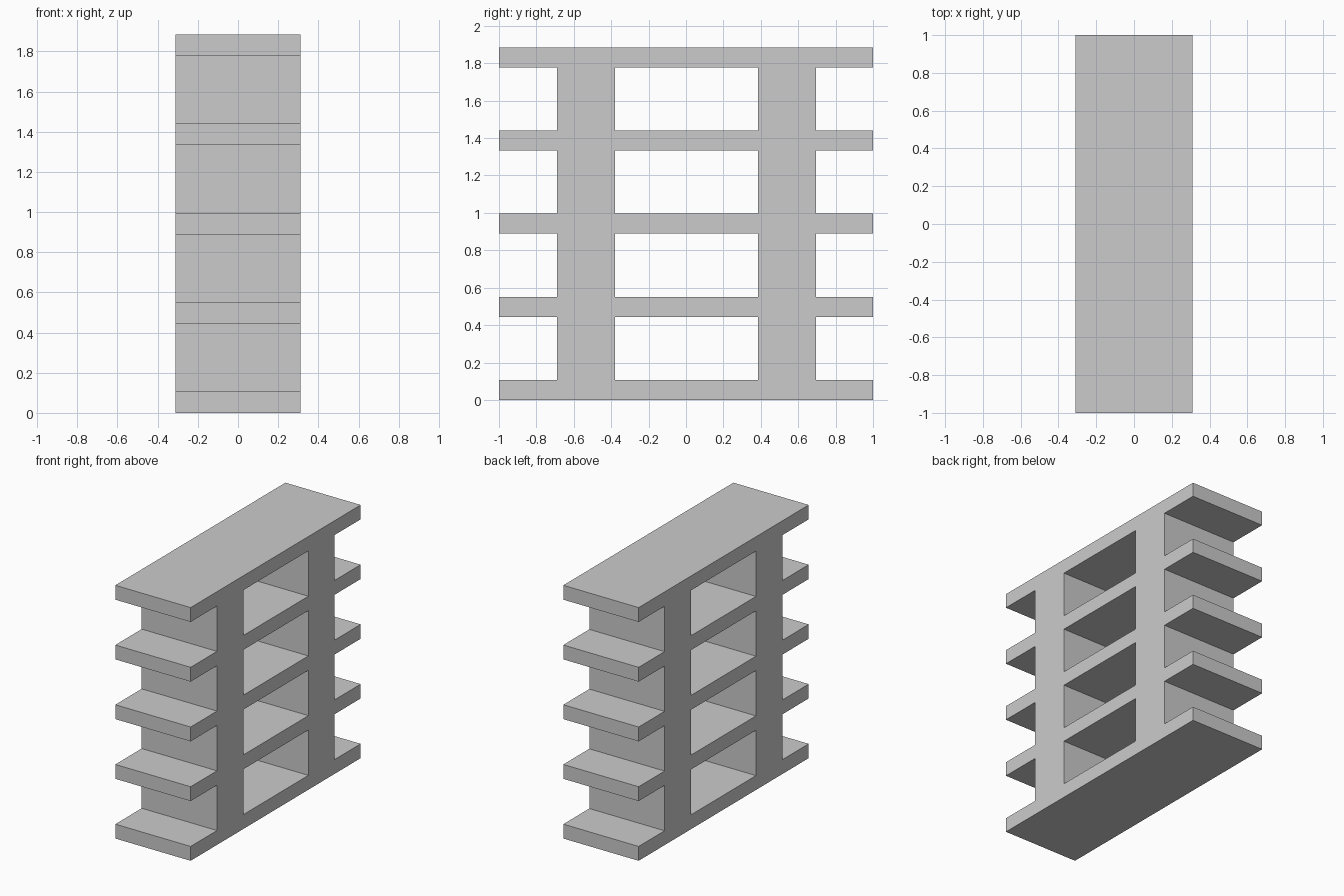
import bpy
import bmesh

cube = bpy.data.objects.get("Cube")
if cube:
    bpy.data.objects.remove(cube, do_unlink=True)

DEPTH = 0.62
LEVELS = 5
THICK = 0.107
PITCH = 0.4445

grey = bpy.data.materials.new("light grey")
grey.use_nodes = True
colour = (0.6, 0.6, 0.6, 1.0)
grey.diffuse_color = colour
grey.node_tree.nodes["Principled BSDF"].inputs["Base Color"].default_value = colour

# Side profile laid out as cells: posts are solid columns, shelves are solid rows
columns = [-1.0, -0.69, -0.38, 0.385, 0.695, 1.0]
post_columns = (1, 3)
rows = []
for level in range(LEVELS):
    rows += [level * PITCH, level * PITCH + THICK]

bm = bmesh.new()
for r in range(len(rows) - 1):
    is_shelf = r % 2 == 0
    for c in range(len(columns) - 1):
        if is_shelf or c in post_columns:
            y0, y1 = columns[c:c + 2]
            z0, z1 = rows[r:r + 2]
            corners = [(y0, z0), (y1, z0), (y1, z1), (y0, z1)]
            bm.faces.new([bm.verts.new((-DEPTH / 2, y, z)) for y, z in corners])
bmesh.ops.remove_doubles(bm, verts=bm.verts, dist=0.001)

# Extrude the profile across the full width into one closed body
extruded = bmesh.ops.extrude_face_region(bm, geom=bm.faces[:], use_keep_orig=True)
new_verts = [g for g in extruded["geom"] if isinstance(g, bmesh.types.BMVert)]
bmesh.ops.translate(bm, verts=new_verts, vec=(DEPTH, 0, 0))
bmesh.ops.recalc_face_normals(bm, faces=bm.faces)

mesh = bpy.data.meshes.new("shelf_unit")
bm.to_mesh(mesh)
bm.free()
mesh.materials.append(grey)
shelf_unit = bpy.data.objects.new("shelf_unit", mesh)
bpy.context.collection.objects.link(shelf_unit)
